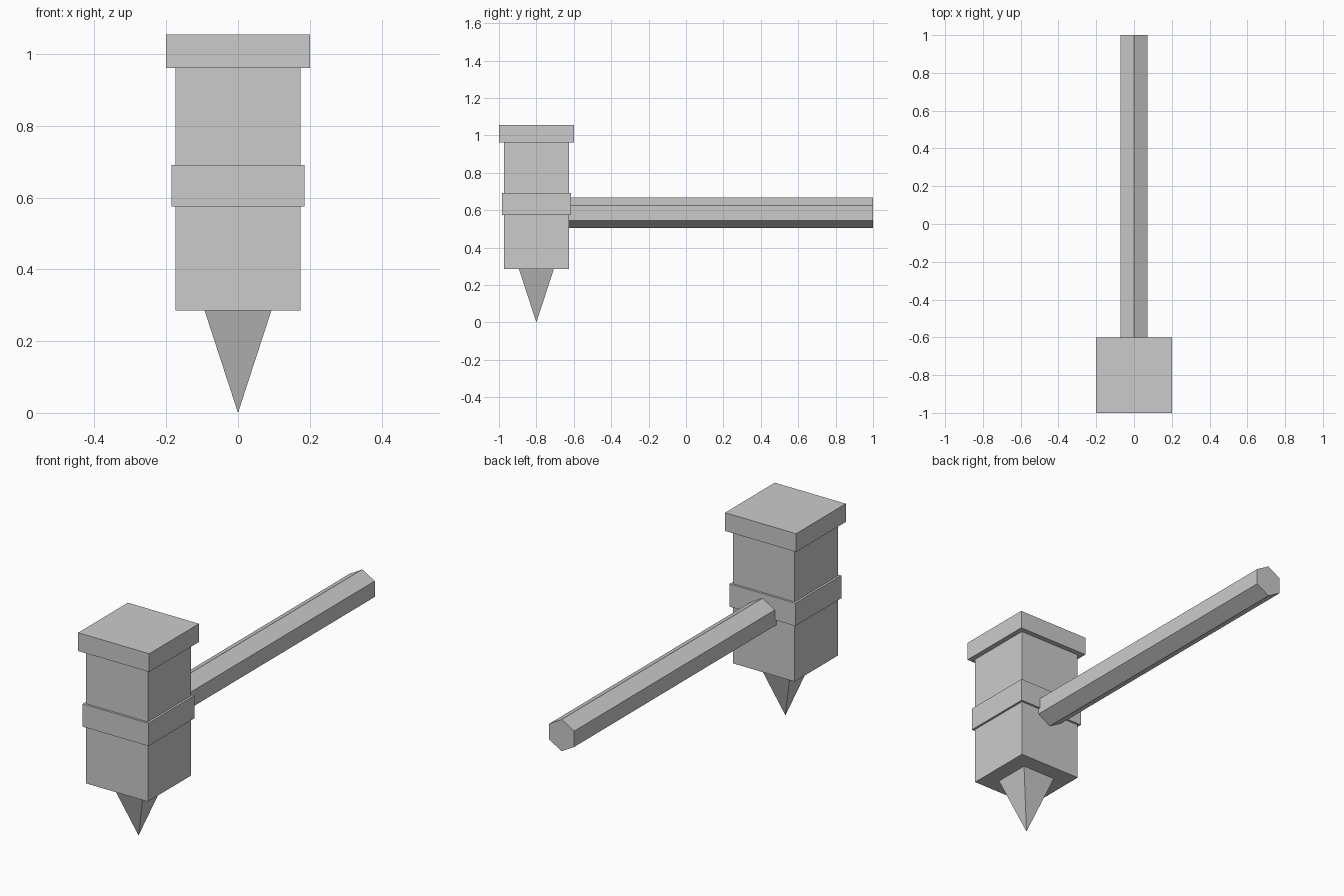
import bpy
import math

if "Cube" in bpy.data.objects:
    bpy.data.objects.remove(bpy.data.objects["Cube"])

HEAD_Y = -0.80

grey = bpy.data.materials.new("plain grey")
grey.diffuse_color = (0.6, 0.6, 0.6, 1)
grey.use_nodes = True
grey.node_tree.nodes["Principled BSDF"].inputs["Base Color"].default_value = grey.diffuse_color


def finish(name):
    obj = bpy.context.object
    obj.name = name
    obj.data.materials.append(grey)
    return obj


def block(name, half, z0, z1):
    """Square block centred on the head axis."""
    bpy.ops.mesh.primitive_cube_add(size=2, location=(0, HEAD_Y, (z0 + z1) / 2))
    obj = finish(name)
    obj.scale = (half, half, (z1 - z0) / 2)
    return obj


# Hammer head: body, raised middle band and striking cap
block("head_body", 0.174, 0.285, 0.962)
block("head_band", 0.185, 0.575, 0.691)
block("head_cap", 0.2, 0.962, 1.055)

# Four-sided spike pointing down, sides parallel to the head
bpy.ops.mesh.primitive_cone_add(
    vertices=4, radius1=0, radius2=0.093 * math.sqrt(2), depth=0.285,
    location=(0, HEAD_Y, 0.1425), rotation=(0, 0, math.radians(45)))
finish("spike")

# Hexagonal handle running backwards, with an edge on top
bpy.ops.mesh.primitive_cylinder_add(
    vertices=6, radius=0.081, depth=1.65,
    location=(0, 0.175, 0.586), rotation=(math.radians(90), 0, 0))
finish("handle")
